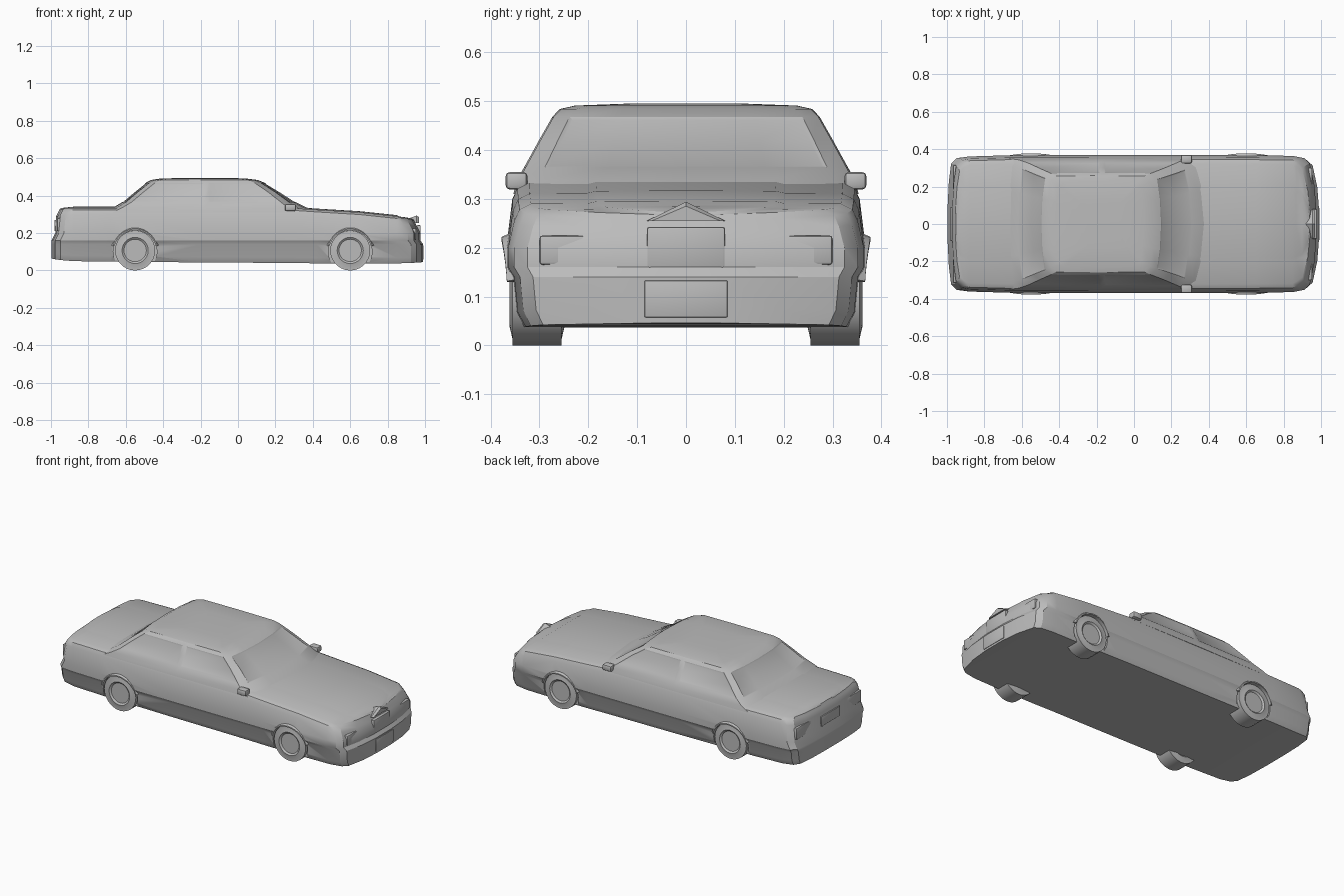
import bpy, bmesh, math
from mathutils import Matrix

cube = bpy.data.objects.get("Cube")
if cube:
    bpy.data.objects.remove(cube, do_unlink=True)

paint = bpy.data.materials.new("plain_grey")
paint.use_nodes = True
GREY = (0.5, 0.5, 0.5, 1)
paint.diffuse_color = GREY
paint.node_tree.nodes["Principled BSDF"].inputs["Base Color"].default_value = GREY


def finish(bm, name, angle=30):
    """Turn a bmesh into a shaded, coloured object."""
    bmesh.ops.recalc_face_normals(bm, faces=bm.faces[:])
    mesh = bpy.data.meshes.new(name)
    bm.to_mesh(mesh)
    bm.free()
    mesh.materials.append(paint)
    obj = bpy.data.objects.new(name, mesh)
    bpy.context.collection.objects.link(obj)
    smooth(obj, angle)
    return obj


def activate(obj):
    bpy.ops.object.select_all(action="DESELECT")
    obj.select_set(True)
    bpy.context.view_layer.objects.active = obj


def smooth(obj, angle):
    activate(obj)
    bpy.ops.object.shade_smooth_by_angle(angle=math.radians(angle))


def loft(rings, mirrored_caps=False):
    """Skin closed rings of equal length and close both ends."""
    bm = bmesh.new()
    rows = [[bm.verts.new(p) for p in ring] for ring in rings]
    n = len(rows[0])
    for a, b in zip(rows, rows[1:]):
        for i in range(n):
            j = (i + 1) % n
            bm.faces.new((a[i], a[j], b[j], b[i]))
    for row in (rows[0], rows[-1]):
        if not mirrored_caps:
            bm.faces.new(row)
            continue
        for i in range(n // 2):
            loop = [i, i + 1, (n - i - 1) % n, (n - i) % n]
            bm.faces.new([row[k] for k in dict.fromkeys(loop)])
    return bm


# Body: cross-sections along the length, leaning in above the bumpers
def end_shift(x, z):
    if x > 0.9:
        return -(0.015 if z > 0.15 else 0) - max(0, z - 0.2) * 0.5
    if x < -0.91:
        return (0.02 if z > 0.18 else 0) + max(0, z - 0.28) * 0.5
    return 0


def body_ring(x, w, top, low):
    half = [(0, low), (0.92 * w, low), (0.965 * w, low + 0.03),
            (0.985 * w, 0.14), (1.02 * w, 0.16), (1.02 * w, 0.2),
            (0.985 * w, top - 0.035), (0.955 * w, top - 0.012),
            (0.89 * w, top), (0.56 * w, top + 0.001),
            (0.51 * w, top + 0.005), (0, top + 0.006)]
    full = half + [(-y, z) for y, z in half[-2:0:-1]]
    return [(x + end_shift(x, z), y, z) for y, z in full]


stations = [
    (-0.997, 0.08, 0.325, 0.065), (-0.99, 0.22, 0.327, 0.062),
    (-0.978, 0.315, 0.33, 0.06), (-0.95, 0.345, 0.333, 0.056),
    (-0.88, 0.354, 0.335, 0.05), (-0.68, 0.36, 0.335, 0.047),
    (-0.2, 0.361, 0.335, 0.043), (0.3, 0.361, 0.333, 0.04),
    (0.42, 0.361, 0.325, 0.038), (0.65, 0.36, 0.311, 0.037),
    (0.85, 0.357, 0.29, 0.038), (0.925, 0.345, 0.282, 0.04),
    (0.955, 0.318, 0.278, 0.042), (0.98, 0.2, 0.272, 0.044),
    (0.99, 0.07, 0.268, 0.046),
]
body = finish(loft([body_ring(*s) for s in stations], True), "body")


def cylinder(x, y, z, r, depth):
    bm = bmesh.new()
    place = Matrix.Translation((x, y, z)) @ Matrix.Rotation(math.pi / 2, 4, "X")
    bmesh.ops.create_cone(bm, cap_ends=True, segments=28, radius1=r,
                          radius2=r, depth=depth, matrix=place)
    return bm


# Wheels, arch recesses and arch lips
for end, x in (("front", 0.6), ("rear", -0.55)):
    for side, s in (("left", 1), ("right", -1)):
        if end == "rear":
            side_name = f"rear_{side}"
        else:
            side_name = f"front_{side}"
        cutter = finish(cylinder(x, s * 0.4, 0.1, 0.117, 0.13), "arch_cutter")
        cutter.hide_render = True
        cut = body.modifiers.new("arch", "BOOLEAN")
        cut.object = cutter
        cut.solver = "EXACT"
        activate(body)
        bpy.ops.object.modifier_apply(modifier=cut.name)
        bpy.data.objects.remove(cutter, do_unlink=True)

        wheel = cylinder(x, s * 0.305, 0.107, 0.107, 0.1)
        caps = [f for f in wheel.faces if len(f.verts) > 4]
        bmesh.ops.inset_individual(wheel, faces=caps, thickness=0.012)
        bmesh.ops.inset_individual(wheel, faces=caps, thickness=0.025, depth=0.006)
        bmesh.ops.inset_individual(wheel, faces=caps, thickness=0.01, depth=-0.008)
        finish(wheel, f"{side_name}_wheel")

        lip = []
        for k in range(15):
            a = math.radians(15 + k * 150 / 14)
            bulge = 0.366 + 0.012 * math.sin(a) ** 2
            lip.append([(x + r * math.cos(a), s * y, 0.1 + r * math.sin(a))
                        for r, y in ((0.115, 0.345), (0.115, bulge),
                                     (0.122, bulge), (0.136, 0.345))])
        finish(loft(lip), f"{side_name}_arch_lip")
smooth(body, 30)


# Cabin: stacked outlines with rounded corners
def cabin_ring(z, back, front, w, bow):
    mid = -0.17
    half = [(front, 0), (front - 0.2 * bow, 0.5 * w),
            (front - 0.6 * bow, 0.88 * w), (front - bow - 0.02, w),
            (mid + 0.012, w * 1.01), (mid - 0.012, w * 1.01),
            (back + 0.05, w), (back + 0.02, 0.9 * w),
            (back + 0.005, 0.5 * w), (back, 0)]
    full = half + [(x, -y) for x, y in half[-2:0:-1]]
    return [(x, y, z) for x, y in full]


outlines = [
    (0.31, -0.72, 0.43, 0.35, 0.1), (0.338, -0.665, 0.365, 0.343, 0.08),
    (0.365, -0.62, 0.31, 0.328, 0.06), (0.42, -0.555, 0.225, 0.298, 0.045),
    (0.468, -0.495, 0.145, 0.271, 0.035), (0.484, -0.465, 0.105, 0.256, 0.03),
    (0.491, -0.42, 0.05, 0.225, 0.02), (0.495, -0.3, -0.04, 0.12, 0.01),
]
cabin = loft([cabin_ring(*o) for o in outlines], True)

# Shallow glass areas on the four sides of the cabin
bmesh.ops.recalc_face_normals(cabin, faces=cabin.faces[:])
glass = {"screen": [], "back": [], "door": []}
for f in cabin.faces:
    c = f.calc_center_median()
    if not 0.365 < c.z < 0.468:
        continue
    if abs(f.normal.x) < 0.3:
        length = max(e.calc_length() for e in f.edges)
        if length > 0.1:
            glass["door"].append(f)
    elif abs(c.y) < 0.27 and abs(f.normal.y) < 0.4:
        glass["screen" if c.x > 0 else "back"].append(f)
for faces in glass.values():
    if faces:
        bmesh.ops.inset_region(cabin, faces=faces, thickness=0.008,
                               depth=-0.003, use_even_offset=True)
finish(cabin, "cabin", 25)


def block(name, centre, size, bevel):
    bm = bmesh.new()
    place = Matrix.Translation(centre) @ Matrix.Diagonal((*size, 1))
    bmesh.ops.create_cube(bm, size=1, matrix=place)
    bmesh.ops.bevel(bm, geom=bm.edges[:], offset=bevel, segments=2,
                    affect="EDGES", profile=0.5)
    return finish(bm, name)


# Door mirrors, headlamps and tail lamps
for side, s in (("left", 1), ("right", -1)):
    block(f"{side}_mirror", (0.28, s * 0.347, 0.337), (0.06, 0.045, 0.036), 0.009)
    lamp = block(f"{side}_headlamp", (0.938, s * 0.24, 0.195), (0.03, 0.12, 0.06), 0.006)
    lamp.rotation_euler.z = 0
    block(f"{side}_tail_lamp", (-0.958, s * 0.245, 0.245), (0.02, 0.14, 0.07), 0.006)

# Grille, bonnet crest and number plates
block("grille", (0.966, 0, 0.2), (0.02, 0.16, 0.085), 0.005)
block("front_plate", (0.989, 0, 0.095), (0.008, 0.17, 0.075), 0.002)
block("rear_plate", (-0.977, 0, 0.24), (0.008, 0.18, 0.06), 0.002)
crest = [[(x, y, z) for y, z in ((-w, 0.255), (0, top), (w, 0.255))]
         for x, w, top in ((0.91, 0.04, 0.277), (0.955, 0.08, 0.294), (0.968, 0.07, 0.285))]
finish(loft(crest), "bonnet_crest")
